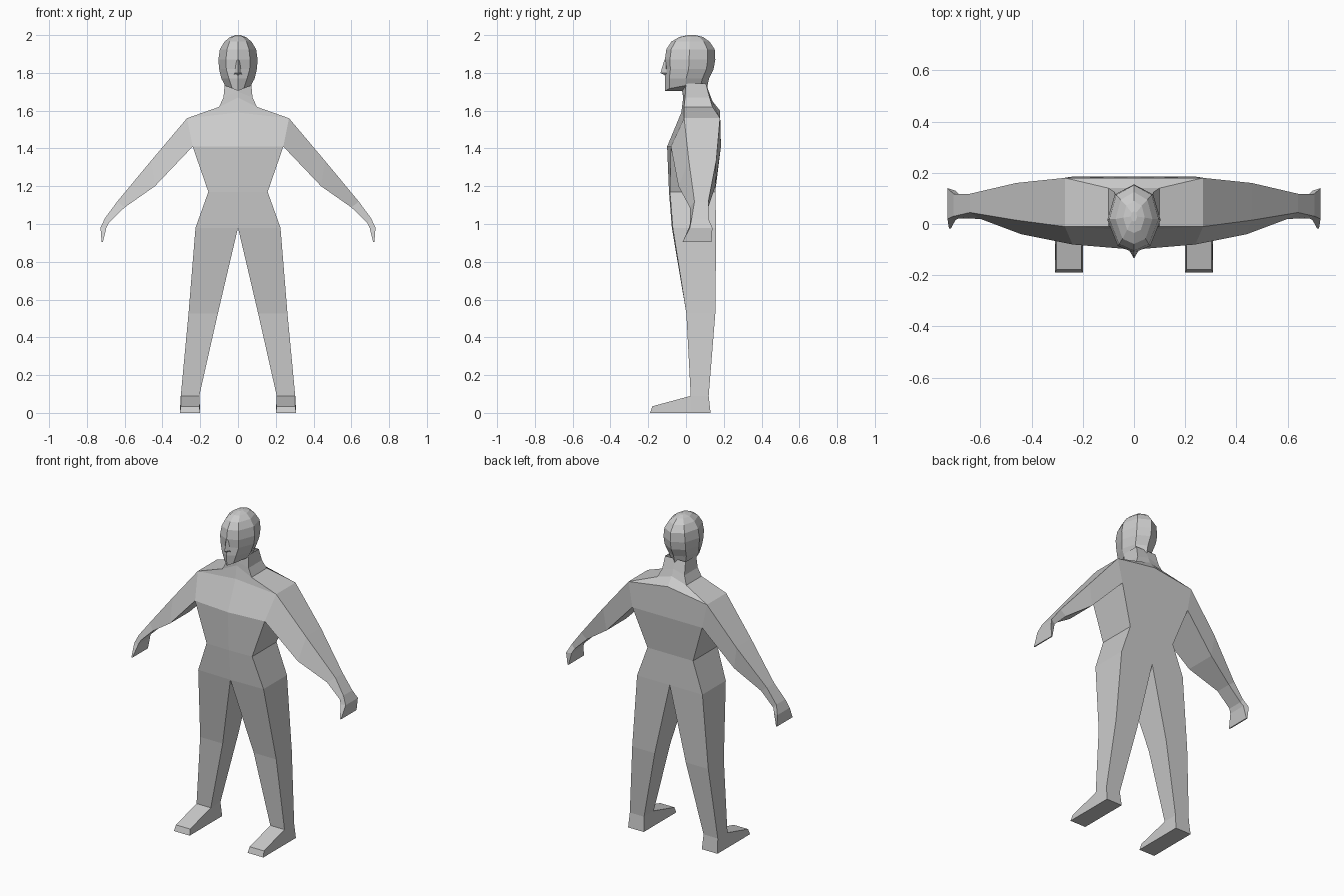
import bpy
import bmesh

cube = bpy.data.objects.get("Cube")
if cube:
    bpy.data.objects.remove(cube, do_unlink=True)

grey = bpy.data.materials.new("plain grey")
grey.use_nodes = True
grey.diffuse_color = (0.6, 0.6, 0.6, 1)
grey.node_tree.nodes["Principled BSDF"].inputs["Base Color"].default_value = (0.6, 0.6, 0.6, 1)


def loft(name, rings, closed=True, cap_start=False, cap_end=False, skip=(), side=1, mirror=False):
    """Skin a list of equal-sized rings; skip holds (ring, edge) openings at joints."""
    bm = bmesh.new()
    rows = [[bm.verts.new((side * x, y, z)) for x, y, z in ring] for ring in rings]
    n = len(rows[0])
    for r in range(len(rows) - 1):
        for i in range(n if closed else n - 1):
            if (r, i) not in skip:
                j = (i + 1) % n
                bm.faces.new((rows[r][i], rows[r][j], rows[r + 1][j], rows[r + 1][i]))
    if cap_start:
        bm.faces.new(rows[0])
    if cap_end:
        bm.faces.new(rows[-1])
    bmesh.ops.recalc_face_normals(bm, faces=bm.faces)
    # Half shapes face outward from the middle of the body
    if mirror:
        outward = sum((f.normal.x * f.calc_area() for f in bm.faces))
        if outward < 0:
            bmesh.ops.reverse_faces(bm, faces=bm.faces)
    mesh = bpy.data.meshes.new(name)
    bm.to_mesh(mesh)
    bm.free()
    mesh.materials.append(grey)
    obj = bpy.data.objects.new(name, mesh)
    bpy.context.collection.objects.link(obj)
    if mirror:
        obj.modifiers.new("mirror", "MIRROR").use_clip = True
    return obj


def half(z, front, back, width, rise_front=0, rise_back=0, bow=0.005):
    """Front centre, front side, back side, back centre."""
    return [(0, front - bow, z + rise_front), (width, front, z),
            (width, back, z), (0, back, z + rise_back)]


# Torso from hips to neck base, open at the shoulder where the arm joins
torso = [half(0.98, -0.07, 0.16, 0.225),
         half(1.17, -0.085, 0.155, 0.157),
         half(1.41, -0.08, 0.185, 0.24, bow=0.02),
         half(1.56, -0.01, 0.18, 0.27, 0.03, 0.04, 0.015),
         half(1.62, -0.01, 0.14, 0.1, 0.05, 0.03)]
loft("torso", torso, closed=False, skip=[(2, 1)], mirror=True)

# Neck, running up into the skull
loft("neck", [torso[-1], half(1.67, -0.005, 0.125, 0.077, 0.03, 0.02, 0.015),
              half(1.745, 0, 0.105, 0.07, 0, 0, 0.02)], closed=False, mirror=True)


def head_ring(z, front, back, width, face, tilt=0):
    depth = back - front
    pts = [(0, front), (face, front + 0.1 * depth), (width, front + 0.48 * depth),
           (width * 0.72, back - 0.15 * depth), (0, back)]
    return [(x, y, z + tilt * x) for x, y in pts]


# Head, from jaw to crown
loft("head", [head_ring(1.705, -0.11, 0.108, 0.068, 0.03, 0.4),
              head_ring(1.77, -0.112, 0.122, 0.088, 0.048),
              head_ring(1.82, -0.108, 0.146, 0.1, 0.062),
              head_ring(1.87, -0.112, 0.155, 0.104, 0.064),
              head_ring(1.925, -0.104, 0.152, 0.096, 0.058),
              head_ring(1.965, -0.078, 0.125, 0.072, 0.045),
              head_ring(1.99, -0.035, 0.09, 0.042, 0.027),
              head_ring(2.0, 0.01, 0.05, 0.012, 0.008)],
     closed=False, cap_start=True, cap_end=True, mirror=True)

# Nose wedge
loft("nose", [[(0, -0.108, 1.785), (0.022, -0.1, 1.785), (0, -0.1, 1.785)],
              [(0, -0.135, 1.8), (0.018, -0.104, 1.8), (0, -0.1, 1.8)],
              [(0, -0.114, 1.87), (0.008, -0.106, 1.87), (0, -0.1, 1.87)]],
     closed=False, cap_start=True, cap_end=True, mirror=True)


def arm_ring(top, top_y, low, low_y):
    """Top edge and bottom edge, each an (x, z) place with a (front, back) span."""
    return [(top[0], top_y[0], top[1]), (top[0], top_y[1], top[1]),
            (low[0], low_y[1], low[1]), (low[0], low_y[0], low[1])]


def box_ring(inner, outer, front, back, z):
    return [(inner, front, z), (outer, front, z), (outer, back, z), (inner, back, z)]


def foot_ring(inner, outer, spread, low_y, top_y, top):
    return [(inner - spread, low_y, 0), (outer + spread, low_y, 0),
            (outer, top_y, top), (inner, top_y, top)]


for word, side in (("left", 1), ("right", -1)):
    # Arm: shoulder, elbow, wrist, knuckles, fingertips
    loft(word + "_arm",
         [arm_ring((0.27, 1.56), (-0.01, 0.18), (0.24, 1.41), (-0.08, 0.185)),
          arm_ring((0.46, 1.335), (0.015, 0.16), (0.44, 1.2), (-0.04, 0.155)),
          arm_ring((0.64, 1.118), (0.045, 0.118), (0.6, 1.088), (0.02, 0.118)),
          arm_ring((0.705, 1.03), (0.03, 0.118), (0.685, 1.005), (0.022, 0.118)),
          arm_ring((0.728, 0.98), (0.02, 0.14), (0.697, 0.98), (0.015, 0.13)),
          arm_ring((0.722, 0.905), (-0.018, 0.135), (0.715, 0.905), (-0.018, 0.135))],
         cap_end=True, side=side)

    # Leg: hip, knee, ankle; the front of the crotch meets the torso
    hip = box_ring(0, 0.225, -0.07, 0.16, 0.98)
    hip[0] = (0, -0.075, 0.98)
    loft(word + "_leg", [hip, box_ring(0.107, 0.262, 0.002, 0.155, 0.525),
                         box_ring(0.205, 0.303, 0.025, 0.12, 0.09)], side=side)

    # Foot: toe, ankle front, heel, open under the leg
    loft(word + "_foot", [foot_ring(0.205, 0.303, 0.005, -0.19, -0.178, 0.035),
                          foot_ring(0.205, 0.303, 0.005, 0.025, 0.025, 0.09),
                          foot_ring(0.205, 0.303, 0.005, 0.13, 0.12, 0.09)],
         cap_start=True, cap_end=True, skip=[(1, 2)], side=side)
